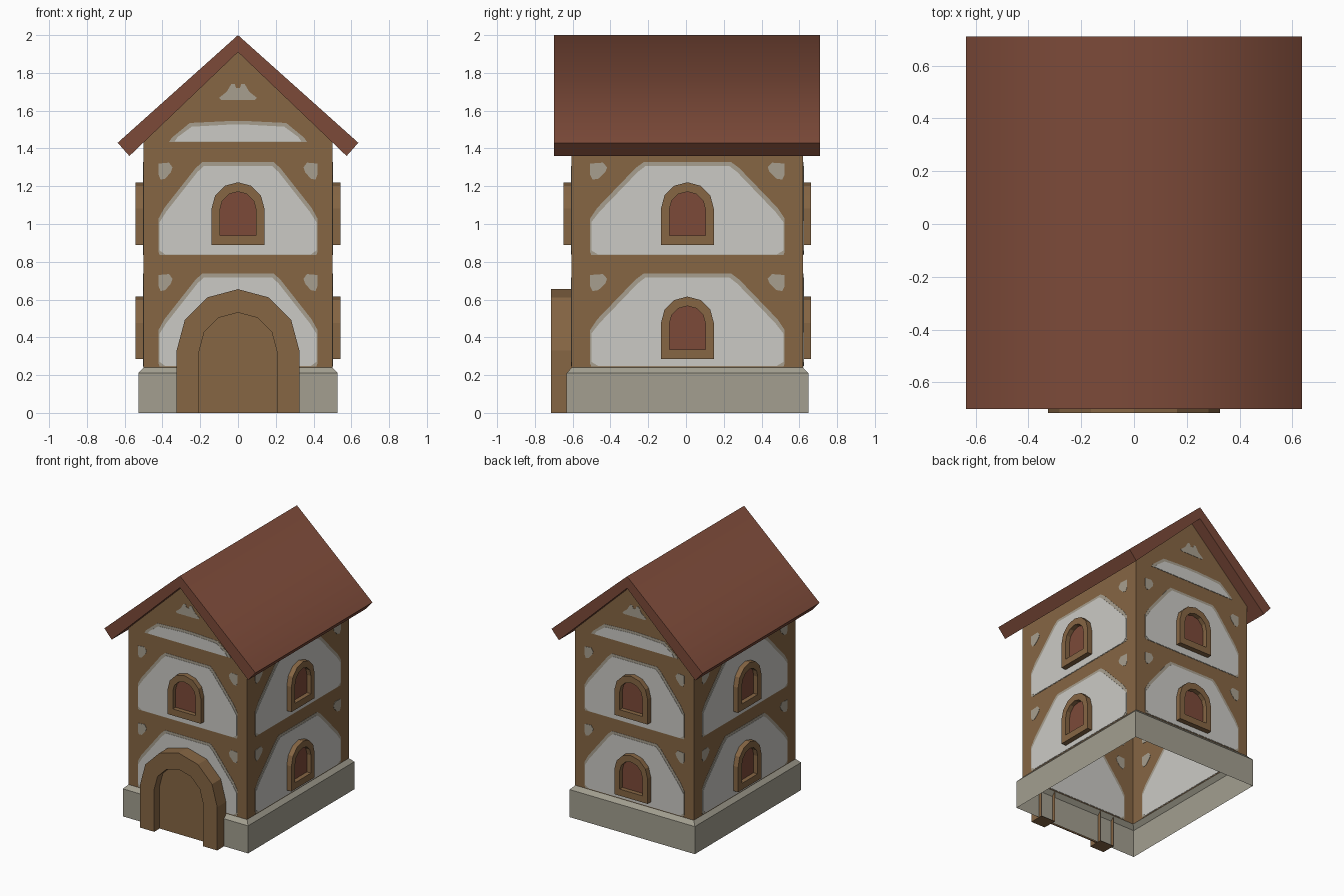
import bpy, bmesh, math
from mathutils import Matrix, Vector

if "Cube" in bpy.data.objects:
    bpy.data.objects.remove(bpy.data.objects["Cube"])


def material(name, rgb):
    m = bpy.data.materials.new(name)
    lin = [((c / 255 + 0.055) / 1.055) ** 2.4 for c in rgb]
    m.diffuse_color = (*lin, 1)
    m.use_nodes = True
    m.node_tree.nodes["Principled BSDF"].inputs["Base Color"].default_value = m.diffuse_color
    return m


TIMBER = material("brown timber", (134, 102, 68))
PLASTER = material("white plaster", (203, 202, 197))
EDGE = material("grey plaster edge", (167, 159, 143))
TILE = material("red brown tile", (124, 74, 57))
STONE = material("grey stone", (163, 159, 144))

CY = 0.0075                                   # house centre in y
# wall name: (turn in quarter circles, distance from centre, width scale)
WALLS = {"front": (0, 0.6125, 1.0), "right": (1, 0.5, 1.225),
         "back": (2, 0.6125, 1.0), "left": (3, 0.5, 1.225)}


def finish(name, bm, mat):
    bmesh.ops.recalc_face_normals(bm, faces=bm.faces)
    me = bpy.data.meshes.new(name)
    bm.to_mesh(me)
    bm.free()
    me.materials.append(mat)
    ob = bpy.data.objects.new(name, me)
    bpy.context.collection.objects.link(ob)
    return ob


def on_wall(wall, u, z, d):
    """Point on a wall: u across, z up, d outward from the wall plane."""
    turn, dist, _ = WALLS[wall]
    p = Matrix.Rotation(turn * math.pi / 2, 3, 'Z') @ Vector((u, -dist - d, z))
    return p + Vector((0, CY, 0))


def plate(name, wall, pts, d0, d1, mat):
    bm = bmesh.new()
    lo = [bm.verts.new(on_wall(wall, u, z, d0)) for u, z in pts]
    hi = [bm.verts.new(on_wall(wall, u, z, d1)) for u, z in pts]
    bm.faces.new(lo)
    bm.faces.new(hi)
    n = len(pts)
    for i in range(n):
        j = (i + 1) % n
        bm.faces.new((lo[i], lo[j], hi[j], hi[i]))
    return finish(name, bm, mat)


def arch(r, bottom, spring):
    top = [(r * math.cos(math.radians(a)), spring + r * math.sin(math.radians(a)))
           for a in range(0, 181, 30)]
    return [(r, bottom)] + top + [(-r, bottom)]


def frame(name, wall, outer, inner, d, closed):
    """Arched frame with a recess; open at the bottom for a door."""
    bm = bmesh.new()
    of, ob, nf, nb = [[bm.verts.new(on_wall(wall, u, z, dd)) for u, z in pts]
                      for pts, dd in ((outer, d), (outer, 0), (inner, d), (inner, 0))]
    n = len(outer)
    for i in range(n if closed else n - 1):
        j = (i + 1) % n
        bm.faces.new((of[i], of[j], nf[j], nf[i]))
        bm.faces.new((of[i], of[j], ob[j], ob[i]))
        bm.faces.new((nf[i], nf[j], nb[j], nb[i]))
    if not closed:
        for i in (0, n - 1):
            bm.faces.new((of[i], nf[i], nb[i], ob[i]))
    return finish(name, bm, TIMBER)


def mirror(pts):
    """Complete a symmetric outline from its left half."""
    return pts + [(-u, z) for u, z in reversed(pts)]


# Stone plinth: open shell with a sloped top
bm = bmesh.new()
rings = []
for hx, hy, z in ((0.528, 0.64, 0), (0.528, 0.64, 0.21), (0.5, 0.6125, 0.24)):
    rings.append([bm.verts.new((sx * hx, CY + sy * hy, z))
                  for sx, sy in ((-1, -1), (1, -1), (1, 1), (-1, 1))])
for a, b in zip(rings, rings[1:]):
    for i in range(4):
        j = (i + 1) % 4
        bm.faces.new((a[i], a[j], b[j], b[i]))
finish("plinth", bm, STONE)

# Timber walls with gables, open below and under the roof
bm = bmesh.new()
prof = [(-0.5, 0.24), (0.5, 0.24), (0.5, 1.44), (0, 1.915), (-0.5, 1.44)]
front, back = [[bm.verts.new((x, CY + s * 0.6125, z)) for x, z in prof] for s in (-1, 1)]
bm.faces.new(front)
bm.faces.new(back)
for i, j in ((1, 2), (4, 0)):
    bm.faces.new((front[i], front[j], back[j], back[i]))
finish("walls", bm, TIMBER)

# Roof: folded slab, shaded smooth only across the ridge
bm = bmesh.new()
prof = [(-0.575, 1.36), (-0.637, 1.43), (0, 2.0), (0.637, 1.43), (0.575, 1.36), (0, 1.91)]
front, back = [[bm.verts.new((x, y, z)) for x, z in prof] for y in (-0.70, 0.71)]
bm.faces.new(front)
bm.faces.new(back)
for i in range(6):
    j = (i + 1) % 6
    f = bm.faces.new((front[i], front[j], back[j], back[i]))
    f.smooth = i in (1, 2)
for e in bm.edges:
    e.smooth = all(abs(v.co.z - 2.0) < 1e-4 for v in e.verts)
finish("roof", bm, TILE)

# Painted plaster, as thin plates that show on both sides of each wall
edge_panel = mirror([(-0.415, 0.835), (-0.42, 0.85), (-0.42, 1.03), (-0.39, 1.085),
                     (-0.225, 1.295), (-0.19, 1.327)])
plaster_panel = mirror([(-0.385, 0.838), (-0.415, 0.86), (-0.415, 1.01), (-0.38, 1.065),
                        (-0.215, 1.275), (-0.18, 1.308)])
corner = [(-0.42, 1.32), (-0.365, 1.325), (-0.347, 1.30), (-0.355, 1.275),
          (-0.385, 1.24), (-0.41, 1.235), (-0.42, 1.26)]
for wall, (_, _, sc) in WALLS.items():
    for level, dz in (("lower", -0.59), ("upper", 0.0)):
        def fit(pts, s=1):
            return [(u * sc * s, z + dz) for u, z in pts]
        tag = f"{wall}_{level}"
        plate(f"{tag}_plaster_edge", wall, fit(edge_panel), -0.002, 0.002, EDGE)
        plate(f"{tag}_plaster", wall, fit(plaster_panel), -0.004, 0.004, PLASTER)
        for side, s in (("left", 1), ("right", -1)):
            plate(f"{tag}_corner_{side}", wall, fit(corner, s), -0.002, 0.002, EDGE)

# Gable paint
gable_edge = mirror([(-0.365, 1.435), (-0.35, 1.457), (-0.255, 1.535), (-0.05, 1.545)])
gable_plaster = mirror([(-0.335, 1.437), (-0.32, 1.46), (-0.245, 1.515), (-0.05, 1.526)])
gable_tip = mirror([(-0.09, 1.657), (-0.10, 1.668), (-0.06, 1.70), (-0.035, 1.742),
                    (-0.017, 1.742), (-0.01, 1.72)])
for wall in ("front", "back"):
    plate(f"{wall}_gable_edge", wall, gable_edge, -0.002, 0.002, EDGE)
    plate(f"{wall}_gable_plaster", wall, gable_plaster, -0.004, 0.004, PLASTER)
    plate(f"{wall}_gable_tip", wall, gable_tip, -0.002, 0.002, EDGE)

# Arched windows; the door takes the lower front place
for wall in WALLS:
    for level, dz in (("lower", -0.605), ("upper", 0.0)):
        if (wall, level) == ("front", "lower"):
            continue
        outer = arch(0.14, 0.89 + dz, 1.081 + dz)
        inner = arch(0.096, 0.94 + dz, 1.075 + dz)
        frame(f"{wall}_{level}_window_frame", wall, outer, inner, 0.043, True)
        plate(f"{wall}_{level}_window_pane", wall, inner, 0.004, 0.009, TILE)

# Door and its arch
door = arch(0.206, 0, 0.325)
frame("door_arch", "front", arch(0.325, 0, 0.33), door, 0.11, False)
plate("door", "front", door, 0.037, 0.045, TIMBER)
